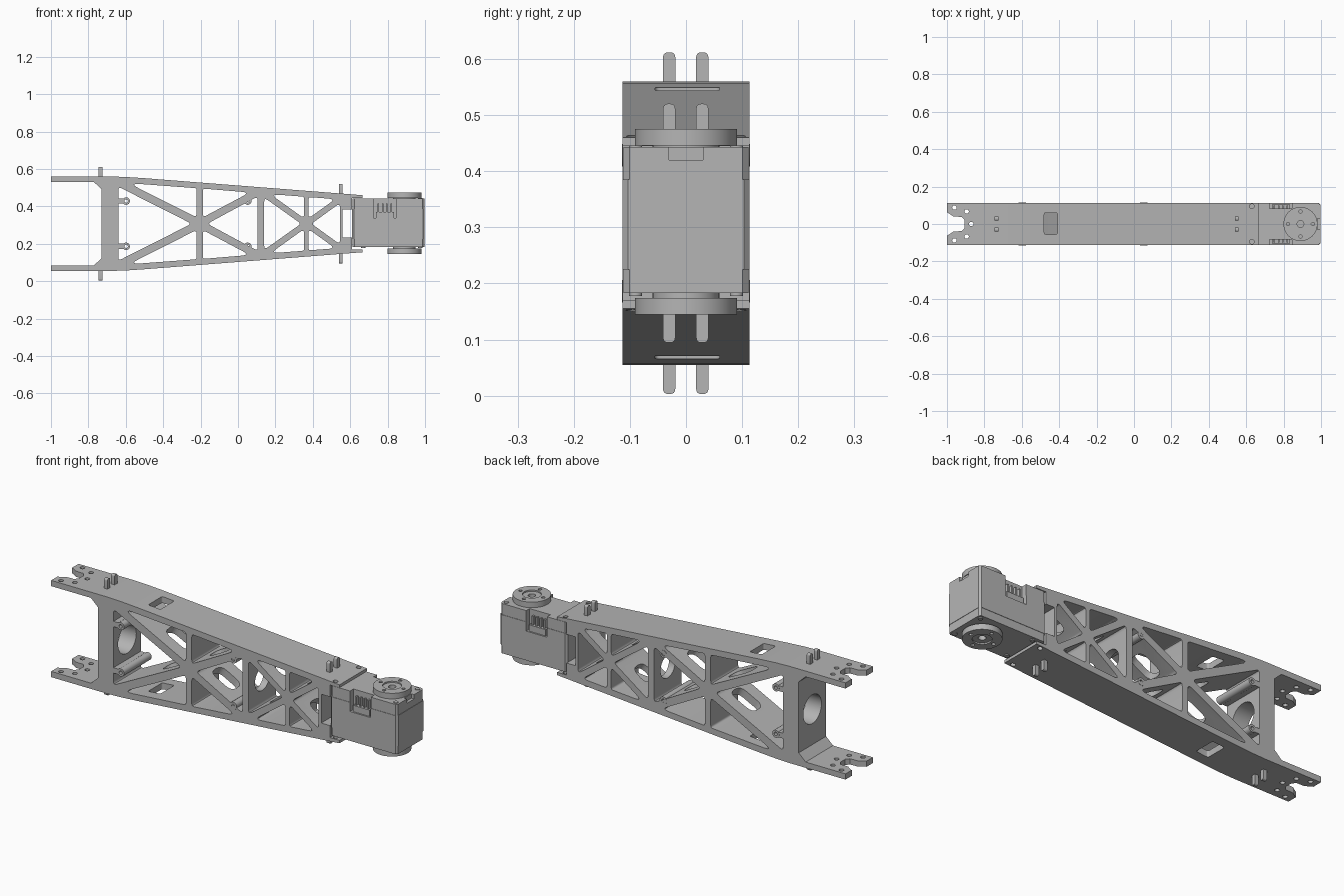
import bpy, bmesh
from math import sin, cos, pi, atan2, hypot
from mathutils import Vector, Matrix

cube = bpy.data.objects.get("Cube")
if cube:
    bpy.data.objects.remove(cube)

MID = 0.3075      # height of the arm's symmetry plane
HALF = 0.113      # half the arm's width

grey = bpy.data.materials.new("plain grey")
grey.use_nodes = True
grey.diffuse_color = (0.46, 0.46, 0.46, 1)
grey.node_tree.nodes["Principled BSDF"].inputs["Base Color"].default_value = (0.46, 0.46, 0.46, 1)


def fillet(points, r, steps=4):
    """Round every corner of a closed profile."""
    out = []
    pts = [Vector(p) for p in points]
    for i, p in enumerate(pts):
        a, b = pts[i - 1] - p, pts[(i + 1) % len(pts)] - p
        t = min(r / math_tan_half(a, b), 0.45 * a.length, 0.45 * b.length)
        s, e = p + a.normalized() * t, p + b.normalized() * t
        for k in range(steps + 1):
            f = k / steps
            out.append(s * (1 - f) ** 2 + p * 2 * f * (1 - f) + e * f * f)
    return out


def math_tan_half(a, b):
    half = a.angle(b) / 2
    return max(sin(half) / max(cos(half), 0.001), 0.05)


def circle(u, v, r, n=32):
    return [(u + r * cos(2 * pi * i / n), v + r * sin(2 * pi * i / n)) for i in range(n)]


def rect(u0, u1, v0, v1):
    return [(u0, v0), (u1, v0), (u1, v1), (u0, v1)]


def plate(name, axis, lo, hi, outline, holes=()):
    """Extrude a profile with holes along an axis."""
    def place(p, w):
        return {"x": (w, p[0], p[1]), "y": (p[0], w, p[1]), "z": (p[0], p[1], w)}[axis]
    bm = bmesh.new()
    for loop in [outline, *holes]:
        vs = [bm.verts.new(place(p, lo)) for p in loop]
        for i, v in enumerate(vs):
            bm.edges.new((vs[i - 1], v))
    bmesh.ops.triangle_fill(bm, use_beauty=True, edges=bm.edges[:])
    shift = Vector(place((0, 0), hi - lo))
    base, rim = bm.faces[:], [e for e in bm.edges if len(e.link_faces) == 1]
    twin = {v: bm.verts.new(v.co + shift) for v in bm.verts[:]}
    for f in base:
        bm.faces.new([twin[v] for v in reversed(f.verts)])
    for e in rim:
        a, b = e.verts
        bm.faces.new((a, b, twin[b], twin[a]))
    bmesh.ops.recalc_face_normals(bm, faces=bm.faces[:])
    mesh = bpy.data.meshes.new(name)
    bm.to_mesh(mesh)
    bm.free()
    mesh.materials.append(grey)
    ob = bpy.data.objects.new(name, mesh)
    bpy.context.collection.objects.link(ob)
    return ob


def cut(ob, cutters):
    """Subtract cutters, then remove them."""
    for c in cutters:
        mod = ob.modifiers.new("cut", "BOOLEAN")
        mod.operation, mod.solver, mod.object = "DIFFERENCE", "EXACT", c
    bpy.context.view_layer.update()
    graph = bpy.context.evaluated_depsgraph_get()
    mesh = bpy.data.meshes.new_from_object(ob.evaluated_get(graph))
    ob.modifiers.clear()
    ob.data = mesh


def drop(cutters):
    for c in cutters:
        bpy.data.objects.remove(c)


def flip(points):
    return [(u, -v) for u, v in points]


def lift(points):
    return [(u, v + MID) for u, v in points]


# Truss frame: side profile with rounded triangular openings
upper = [(-1, 0.2225), (-1, 0.2525), (-0.68, 0.2525), (-0.6, 0.25), (-0.5, 0.2435),
         (0.665, 0.1525), (0.665, 0.1375), (0.61, 0.1375), (0.61, 0.075), (0.56, 0.075)]
left_end = [(-0.73, 0.185), (-0.77, 0.2225)]
half = left_end + upper
outline = half + flip(half)[::-1]
slanted = [
    [(-0.585, 0.217), (-0.222, 0.19), (-0.222, 0.034)],
    [(-0.188, 0.188), (0.063, 0.167), (-0.188, 0.034)],
    [(0.173, 0.158), (0.353, 0.1445), (0.353, 0.0285)],
    [(0.377, 0.1425), (0.52, 0.1315), (0.377, 0.0285)],
]
sideways = [(-0.64, 0.198, -0.248), (0.105, 0.145, -0.164),
            (0.14, 0.14, 0.337), (0.545, 0.11, 0.393)]
openings = slanted + [flip(t) for t in slanted]
openings += [[(x, h), (x, -h), (tip, 0)] for x, h, tip in sideways]
frame = plate("truss_frame", "y", -HALF, HALF, lift(outline),
              [fillet(lift(t), 0.012) for t in openings])

# Fork ends, bolt holes, windows and bulkhead holes
fork = [(-1.05, -0.065), (-0.995, -0.06), (-0.965, -0.04), (-0.92, -0.038), (-0.905, -0.02)]
cutters = [plate("fork_cutter", "z", -0.1, 0.8, fork + flip(fork)[::-1])]
for x, y in [(-0.96, 0.088), (-0.96, -0.088), (-0.895, 0.067), (-0.895, -0.067),
             (-0.87, 0), (0.63, 0.095), (0.63, -0.095)]:
    cutters.append(plate("bolt_cutter", "z", -0.1, 0.8, circle(x, y, 0.012, 16)))
for s in (1, -1):
    lo, hi = sorted((MID + s * 0.185, MID + s * 0.3))
    cutters.append(plate("window_cutter", "z", lo, hi, fillet(rect(-0.48, -0.41, -0.055, 0.06), 0.01)))
for lo, hi, r in [(-0.8, -0.6, 0.075), (0.09, 0.155, 0.06)]:
    cutters.append(plate("bulkhead_cutter", "x", lo, hi, circle(0, MID, r)))

# Lightening slots through the diagonal braces
for hub, dx, dz, along, length in [(-0.205, -0.435, 0.22, 0.31, 0.15), (-0.205, 0.305, 0.165, 0.42, 0.14),
                                   (0.365, -0.225, 0.16, 0.52, 0.1), (0.365, 0.18, 0.13, 0.52, 0.08)]:
    for s in (1, -1):
        slot = plate("slot_cutter", "z", -0.04, 0.04,
                     fillet(rect(-length / 2, length / 2, -0.045, 0.045), 0.04))
        slot.matrix_world = (Matrix.Translation((hub + dx * along, 0, MID + s * dz * along))
                             @ Matrix.Rotation(-atan2(s * dz, dx), 4, "Y"))
        cutters.append(slot)
cut(frame, cutters)
drop(cutters)

# Bosses with their webs, and cable pins, on both chords
for s in (1, -1):
    side = "upper" if s > 0 else "lower"
    z = MID + s * 0.121
    plate(side + "_boss_web", "y", -HALF, HALF, rect(-0.645, -0.612, z - 0.014, z + 0.014))
    for x in (-0.598, 0.052):
        plate(side + "_boss", "y", -HALF - 0.001, HALF + 0.001, circle(x, z, 0.02, 24),
              [circle(x, z, 0.009, 16)])
    for x, h in [(-0.735, 0.2525), (0.55, 0.161)]:
        for y in (-0.03, 0.029):
            lo, hi = sorted((MID + s * (h - 0.015), MID + s * (h + 0.052)))
            plate(side + "_cable_pin", "x", x - 0.01, x + 0.01,
                  fillet(rect(y - 0.011, y + 0.011, lo, hi), 0.0098))

# Servo case in three layers with fine seams
def chamfered(inset):
    x0, x1, w, c = 0.61 + inset, 0.998 - inset, HALF - inset, 0.01
    return [(x0 + c, -w), (x1 - c, -w), (x1, c - w), (x1, w - c),
            (x1 - c, w), (x0 + c, w), (x0, w - c), (x0, c - w)]


layers = [plate("servo_lower_case", "z", 0.183, 0.225, chamfered(0.002)),
          plate("servo_middle_case", "z", 0.225, 0.385, chamfered(0)),
          plate("servo_upper_case", "z", 0.385, 0.443, chamfered(0.002))]
sockets = [plate("notch_cutter", "x", 0.98, 1.1, rect(-0.03, 0.03, 0.42, 0.5))]
for s in (1, -1):
    lo, hi = sorted((s * 0.083, s * 0.2))
    sockets.append(plate("socket_cutter", "y", lo, hi, rect(0.725, 0.845, 0.337, 0.5)))
for layer in layers[1:]:
    cut(layer, sockets)
drop(sockets)

# Cable connectors inside the side sockets
for s in (1, -1):
    lo, hi = sorted((s * 0.08, s * 0.105))
    plate("connector", "y", lo, hi, rect(0.737, 0.833, 0.337, 0.37))
    lo, hi = sorted((s * 0.08, s * 0.098))
    for i in range(4):
        x = 0.75 + i * 0.023
        plate("connector_tooth", "y", lo, hi, rect(x - 0.004, x + 0.004, 0.36, 0.415))
    plate("case_screw", "z", 0.178, 0.446, circle(0.975, s * 0.09, 0.012, 16))
    plate("case_foot", "z", 0.178, 0.2, circle(0.67, s * 0.09, 0.012, 16))

# Output horns above and below the servo
AX = 0.89
for side, s in (("upper", 1), ("lower", -1)):
    def span(a, b):
        return sorted((0.31 + s * a, 0.31 + s * b))
    bolts = [circle(AX + 0.066 * cos(k * pi / 2), 0.066 * sin(k * pi / 2), 0.009, 12) for k in range(4)]
    plate(side + "_horn", "z", *span(0.136, 0.165), circle(AX, 0, 0.091, 48),
          bolts + [circle(AX, 0, 0.045)])
    plate(side + "_horn_hub", "z", *span(0.12, 0.158), circle(AX, 0, 0.046), [circle(AX, 0, 0.018, 20)])
    plate(side + "_horn_collar", "z", *span(0.12, 0.138), circle(AX, 0, 0.06))

# Smooth the round walls, keep the edges sharp
bpy.ops.object.select_all(action="DESELECT")
for ob in bpy.context.collection.objects:
    if ob.type == "MESH":
        ob.select_set(True)
        bpy.context.view_layer.objects.active = ob
bpy.ops.object.shade_smooth_by_angle()
